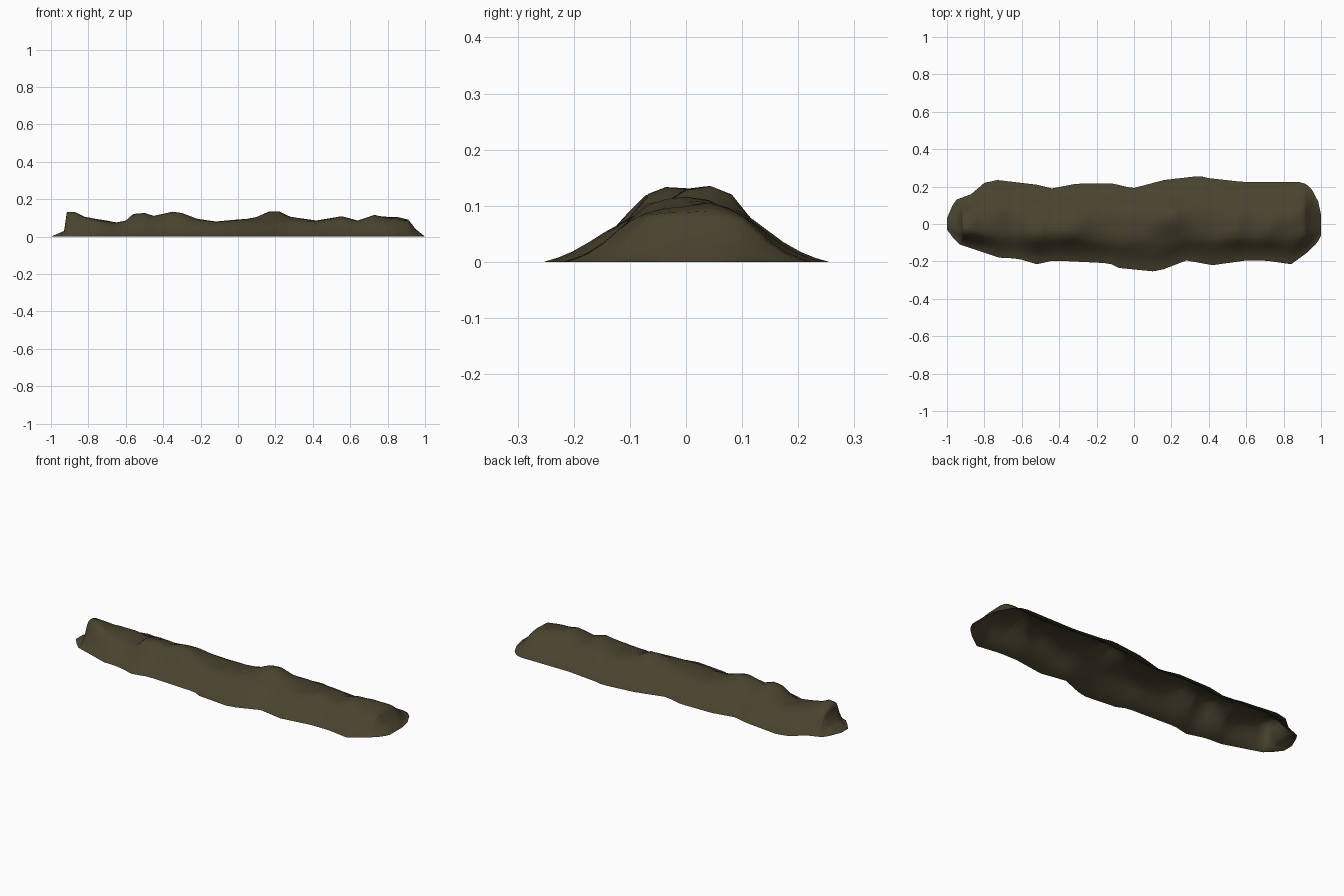
import bpy, bmesh, math
from mathutils import noise, Vector

if "Cube" in bpy.data.objects:
    bpy.data.objects.remove(bpy.data.objects["Cube"])

# Outline and ridge readings along x (x, value)
BACK = [(-1, .03), (-.97, .1), (-.95, .13), (-.87, .16), (-.8, .22), (-.73, .235), (-.52, .21),
        (-.44, .19), (-.31, .215), (-.11, .217), (-.01, .19), (.16, .235), (.35, .257),
        (.4, .245), (.58, .225), (.89, .225), (.94, .205), (.985, .12), (1, .05)]
FRONT = [(-1, -.03), (-.98, -.06), (-.93, -.11), (-.72, -.18), (-.62, -.185), (-.52, -.215),
         (-.43, -.195), (-.13, -.21), (-.08, -.235), (.1, -.253), (.15, -.245), (.28, -.195),
         (.42, -.22), (.6, -.195), (.7, -.195), (.84, -.215), (.93, -.15), (.98, -.1), (1, -.06)]
RIDGE = [(-1, 0), (-.93, .03), (-.915, .13), (-.87, .13), (-.82, .105), (-.73, .09), (-.65, .075),
         (-.6, .085), (-.56, .12), (-.5, .125), (-.45, .11), (-.35, .132), (-.3, .125), (-.22, .095),
         (-.12, .08), (.05, .095), (.1, .105), (.17, .134), (.22, .134), (.28, .105), (.42, .085),
         (.55, .11), (.64, .085), (.73, .115), (.85, .108), (.91, .09), (.95, .04), (1, 0)]
# Sideways position of the highest lumps on the crown
CREST = [(-1, -.02), (-.87, -.03), (-.7, -.02), (-.53, -.05), (-.35, -.03), (0, .02),
         (.2, .04), (.55, -.03), (.8, 0), (1, 0)]
# Bank cross-section: fraction of half width, fraction of ridge height
BANK = [(0, 1), (.18, 1), (.34, .96), (.46, .8), (.57, .6), (.68, .38), (.8, .19), (.9, .08), (1, 0)]


def sample(table, x):
    for (x0, v0), (x1, v1) in zip(table, table[1:]):
        if x <= x1:
            return v0 + (v1 - v0) * (x - x0) / (x1 - x0)
    return table[-1][1]


# Stations: even spacing plus every ridge reading, so the steep end stays crisp
xs = sorted({round(-1 + i * .04, 3) for i in range(51)} | {p[0] for p in RIDGE}
            | {-.97, -.95, .97, .985})
section = [(-t, h) for t, h in reversed(BANK[1:])] + BANK

bm = bmesh.new()
rows = []
for x in xs:
    back, front, top = sample(BACK, x), sample(FRONT, x), sample(RIDGE, x)
    crest = sample(CREST, x)
    base = min(top, .088)
    row = []
    for t, h in section:
        y = back * t if t > 0 else -front * t
        # Lumps rise from an even bank, strongest near the crest line
        near = min(1, 1.08 * math.exp(-((y - crest) / .085) ** 2))
        n = noise.noise(Vector((x * 5, y * 9, 2.3)))
        # Flanks wander a little; the foot stays on the ground
        z = h * (base + (top - base) * near)
        z *= 1 + .2 * max(-.5, min(n, .05 if abs(t) < .4 else .5))
        row.append(bm.verts.new((x, y, z)))
    rows.append(row)
for a, b in zip(rows, rows[1:]):
    for j in range(len(section) - 1):
        bm.faces.new((a[j], b[j], b[j + 1], a[j + 1]))

mesh = bpy.data.meshes.new("earth_bank")
bm.normal_update()
bm.to_mesh(mesh)
bm.free()
mesh.shade_smooth()

soil = bpy.data.materials.new("dark olive soil")
soil.diffuse_color = (.066, .056, .028, 1)
soil.use_nodes = True
soil.node_tree.nodes["Principled BSDF"].inputs["Base Color"].default_value = soil.diffuse_color
mesh.materials.append(soil)
bank = bpy.data.objects.new("earth_bank", mesh)
bpy.context.collection.objects.link(bank)
